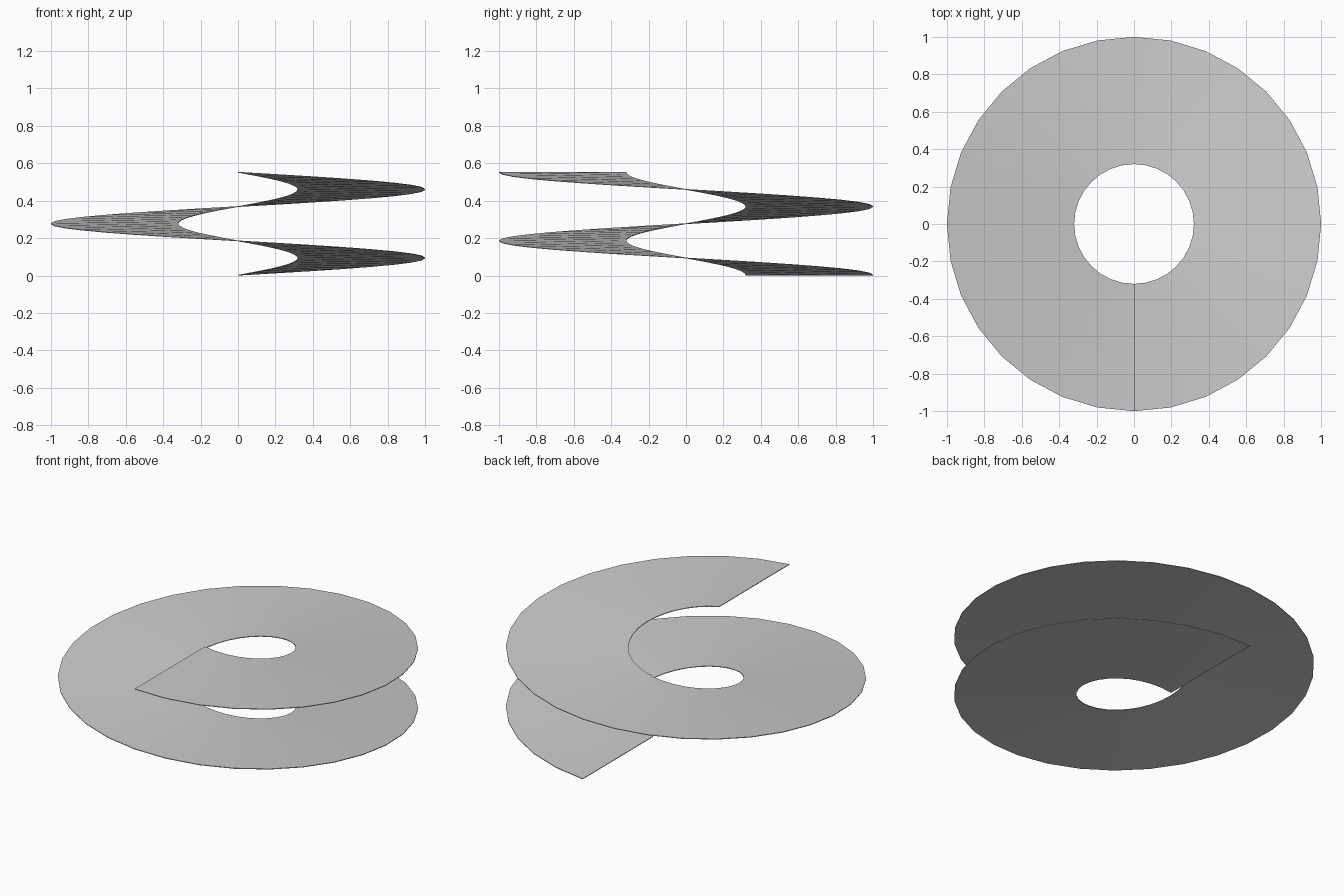
import bpy, bmesh
from math import pi, sin, cos

if "Cube" in bpy.data.objects:
    bpy.data.objects.remove(bpy.data.objects["Cube"])

INNER, OUTER = 0.32, 1.0
RISE, THICK = 0.55, 0.004
STEPS, SWEEP = 48, 3 * pi      # one and a half turns, clockwise going up

# thin spiral ramp: rectangular section swept from the back up to the front
bm = bmesh.new()
rings = []
for i in range(STEPS + 1):
    t = i / STEPS
    a = pi / 2 - SWEEP * t
    z = RISE * t
    section = [(INNER, z), (OUTER, z), (OUTER, z + THICK), (INNER, z + THICK)]
    rings.append([bm.verts.new((r * cos(a), r * sin(a), h)) for r, h in section])

for a, b in zip(rings, rings[1:]):
    for k in range(4):
        n = (k + 1) % 4
        bm.faces.new((a[k], a[n], b[n], b[k]))

# end caps
bm.faces.new(rings[0])
bm.faces.new(rings[-1])
bmesh.ops.recalc_face_normals(bm, faces=bm.faces[:])

mesh = bpy.data.meshes.new("spiral_ramp")
bm.to_mesh(mesh)
bm.free()
ramp = bpy.data.objects.new("spiral_ramp", mesh)
bpy.context.collection.objects.link(ramp)

# smooth walking surface, crisp rims
bpy.context.view_layer.objects.active = ramp
ramp.select_set(True)
bpy.ops.object.shade_smooth_by_angle()
